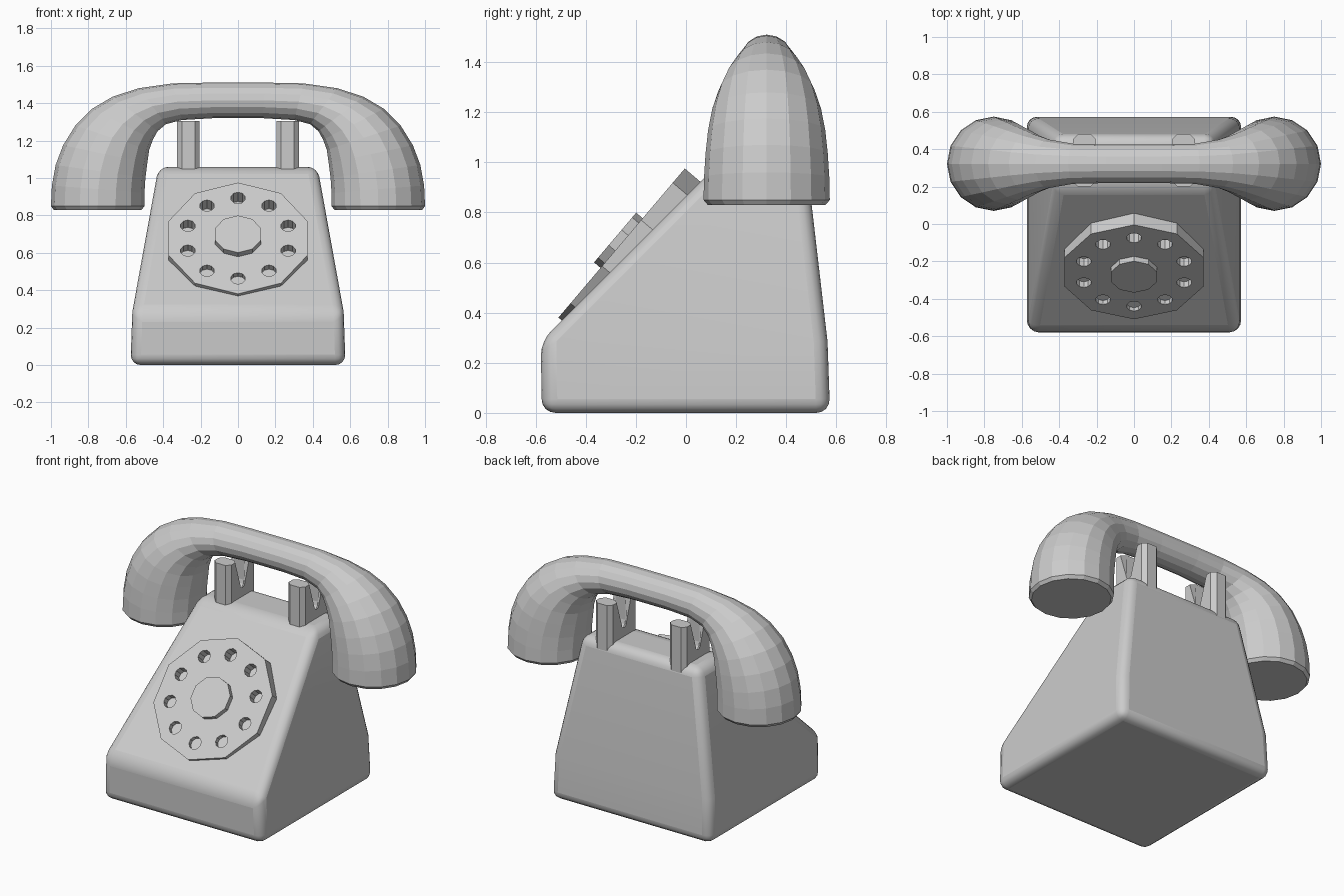
import bpy, bmesh
from math import sin, cos, pi, radians
from mathutils import Matrix, Vector

if "Cube" in bpy.data.objects:
    bpy.data.objects.remove(bpy.data.objects["Cube"])


def make(name, bm, smooth=False):
    bmesh.ops.recalc_face_normals(bm, faces=bm.faces)
    me = bpy.data.meshes.new(name)
    bm.to_mesh(me)
    bm.free()
    ob = bpy.data.objects.new(name, me)
    bpy.context.collection.objects.link(ob)
    return ob


def loft(bm, rings):
    """Skin closed rings of equal length and cap both ends."""
    vs = [[bm.verts.new(p) for p in r] for r in rings]
    n = len(vs[0])
    for a, b in zip(vs, vs[1:]):
        for i in range(n):
            j = (i + 1) % n
            bm.faces.new((a[i], a[j], b[j], b[i]))
    bm.faces.new(vs[0][::-1])
    bm.faces.new(vs[-1])


def prism(bm, sides, r, z0, z1, cx=0, cy=0):
    loft(bm, [[(cx + r * sin(2 * pi * i / sides), cy + r * cos(2 * pi * i / sides), z)
               for i in range(sides)] for z in (z0, z1)])


# Body: wedge lofted through three rectangles, softly bevelled
bm = bmesh.new()
levels = [(0.575, -0.575, 0.575, 0.005), (0.565, -0.58, 0.565, 0.285), (0.425, 0.195, 0.475, 1.06)]
loft(bm, [[(-w, f, z), (w, f, z), (w, b, z), (-w, b, z)] for w, f, b, z in levels])
for v in bm.verts:
    if v.co.z < 0.01:
        v.co.z = 0
body = make("body", bm)
bev = body.modifiers.new("soft_edges", 'BEVEL')
bev.width = 0.055
bev.segments = 4
bev.limit_method = 'ANGLE'
bev.angle_limit = radians(25)
bpy.context.view_layer.objects.active = body
body.select_set(True)
bpy.ops.object.shade_smooth_by_angle(angle=radians(35))
body.select_set(False)

# Dial plate, finger holes and hub, tilted onto the sloping front
tilt = Matrix.Translation((0, -0.257, 0.678)) @ Matrix.Rotation(radians(49.7), 4, 'X')
bm = bmesh.new()
prism(bm, 10, 0.39, -0.10, 0)
dial = make("dial", bm)
bm = bmesh.new()
for k in range(10):
    a = 2 * pi * k / 10
    prism(bm, 10, 0.04, -0.2, 0.1, 0.282 * sin(a), 0.282 * cos(a))
holes = make("finger_hole_cutter", bm)
holes.hide_render = True
holes.hide_set(True)
bm = bmesh.new()
prism(bm, 10, 0.13, -0.05, 0.034)
hub = make("dial_hub", bm)
for ob in (dial, holes, hub):
    ob.data.transform(tilt)
cut = dial.modifiers.new("finger_holes", 'BOOLEAN')
cut.operation = 'DIFFERENCE'
cut.solver = 'EXACT'
cut.object = holes

# Cradle forks: U profile extruded across x, upright corners chamfered
TOP, MID = 1.305, 0.34
notch = [(MID - 0.05 * cos(pi * i / 6), 1.14 - 0.05 * sin(pi * i / 6)) for i in range(7)]
profile = ([(MID - 0.14, 1.0), (MID - 0.14, TOP), (MID - 0.05, TOP)] + notch +
           [(MID + 0.05, TOP), (MID + 0.14, TOP), (MID + 0.14, 1.0)])
for side, label in ((-1, "left"), (1, "right")):
    bm = bmesh.new()
    loft(bm, [[(0.265 * side + dx, y, z) for y, z in profile] for dx in (-0.06, 0.06)])
    edges = [e for e in bm.edges
             if abs(e.verts[0].co.x - e.verts[1].co.x) < 1e-4
             and abs(e.verts[0].co.z - e.verts[1].co.z) > 1e-3
             or abs(e.verts[0].co.x - e.verts[1].co.x) < 1e-4
             and max(v.co.z for v in e.verts) < 1.2 and min(v.co.z for v in e.verts) > 1.05]
    bmesh.ops.bevel(bm, geom=edges, offset=0.026, segments=1, affect='EDGES')
    make("cradle_fork_" + label, bm)

# Handset: elliptical rings given by outer point, inner point and half depth
stations = [
    (0.985, 0.83, 0.515, 0.83, 0.235), (1.0, 0.85, 0.5, 0.85, 0.252),
    (0.995, 0.96, 0.5, 0.92, 0.25), (0.975, 1.07, 0.495, 1.0, 0.244),
    (0.935, 1.175, 0.485, 1.08, 0.234), (0.87, 1.28, 0.475, 1.15, 0.217),
    (0.78, 1.37, 0.455, 1.205, 0.192), (0.67, 1.435, 0.43, 1.25, 0.162),
    (0.53, 1.48, 0.385, 1.288, 0.13), (0.35, 1.506, 0.30, 1.31, 0.107),
    (0.15, 1.51, 0.13, 1.32, 0.103)]


def handset_ring(s, ox, oz, ix, iz, w):
    o, i = Vector((s * ox, 0.322, oz)), Vector((s * ix, 0.322, iz))
    c, h = (o + i) / 2, (o - i) / 2
    return [c + h * cos(t) + Vector((0, w * sin(t), 0)) for t in (2 * pi * k / 16 for k in range(16))]


bm = bmesh.new()
loft(bm, [handset_ring(1, *s) for s in stations] + [handset_ring(-1, *s) for s in reversed(stations)])
make("handset", bm)
